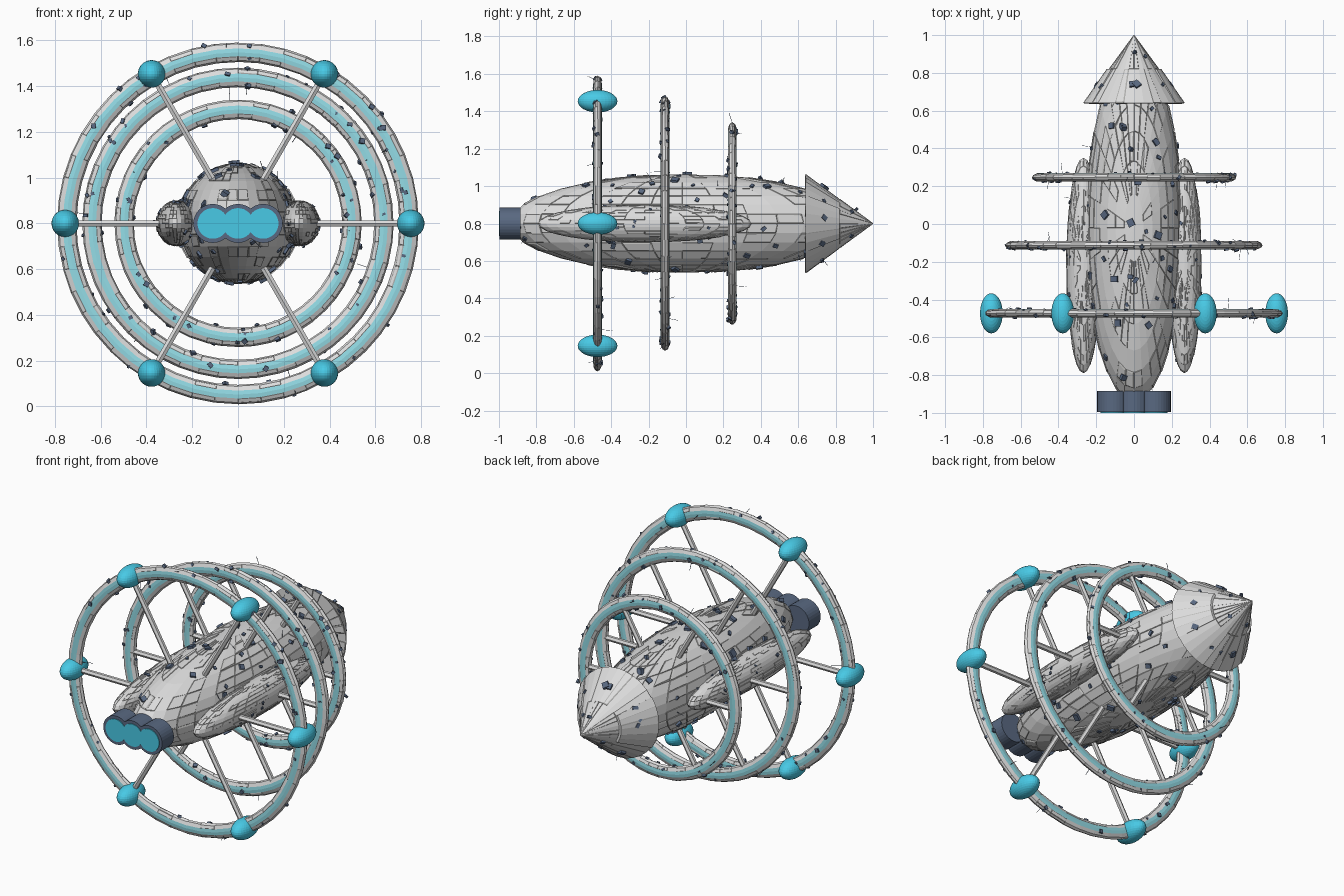
import bpy, bmesh, random
from math import pi, sin, cos, tau, radians
from mathutils import Matrix

random.seed(7)
MID = 0.8  # height of the long axis

if "Cube" in bpy.data.objects:
    bpy.data.objects.remove(bpy.data.objects["Cube"])


def material(name, rgb):
    m = bpy.data.materials.new(name)
    m.use_nodes = True
    m.diffuse_color = (*rgb, 1)
    bsdf = m.node_tree.nodes["Principled BSDF"]
    bsdf.inputs["Base Color"].default_value = (*rgb, 1)
    bsdf.inputs["Roughness"].default_value = 0.6
    return m


PLATE = material("plate grey", (0.72, 0.72, 0.72))
SEAM = material("seam grey", (0.52, 0.52, 0.51))
SLATE = material("slate blue", (0.1, 0.14, 0.22))
CYAN = material("bright cyan", (0.065, 0.59, 0.79))
PALE = material("pale cyan", (0.3, 0.73, 0.81))


def finish(name, bm, mats):
    me = bpy.data.meshes.new(name)
    bm.to_mesh(me)
    bm.free()
    ob = bpy.data.objects.new(name, me)
    bpy.context.collection.objects.link(ob)
    for m in mats:
        me.materials.append(m)


def ellipsoid(bm, centre, radii, u=32, v=16):
    # Stretched sphere with its poles at top and bottom
    mat = Matrix.Translation(centre) @ Matrix.Diagonal((*radii, 1))
    bmesh.ops.create_uvsphere(bm, u_segments=u, v_segments=v, radius=1, matrix=mat)


def lathe(bm, profile, segs, start=0.0, sweep=tau, colours=None):
    # Closed (radius, y) profile turned about the long axis
    full = sweep > tau - 0.01
    rows = []
    for i in range(segs if full else segs + 1):
        a = start + sweep * i / segs
        rows.append([bm.verts.new((r * cos(a), y, MID + r * sin(a))) for r, y in profile])
    n = len(profile)
    for i in range(segs):
        a, b = rows[i], rows[(i + 1) % len(rows)]
        for k in range(n):
            f = bm.faces.new((a[k], a[(k + 1) % n], b[(k + 1) % n], b[k]))
            f.material_index = colours[k] if colours else 0
    if not full:
        bm.faces.new(rows[0])
        bm.faces.new(rows[-1])
    bmesh.ops.remove_doubles(bm, verts=bm.verts, dist=1e-5)
    bmesh.ops.dissolve_degenerate(bm, edges=bm.edges, dist=1e-5)
    bmesh.ops.recalc_face_normals(bm, faces=bm.faces)


def add_panels(bm, chance, seam, lift, min_area):
    # Raised plating with darker borders on random faces, some doubled
    faces = [f for f in bm.faces if f.material_index == 0
             and f.calc_area() > min_area and random.random() < chance]
    rim = bmesh.ops.inset_individual(bm, faces=faces, thickness=seam, depth=lift)["faces"]
    inner = [f for f in faces if f.calc_area() > min_area * 2 and random.random() < 0.2]
    if inner:
        rim += bmesh.ops.inset_individual(bm, faces=inner, thickness=seam * 2, depth=lift)["faces"]
    for f in rim:
        f.material_index = 1


detail_bm = bmesh.new()
wire_bm = bmesh.new()


def scatter(bm, boxes, wires, size):
    # Small blocks and whisker aerials standing on a surface
    faces = list(bm.faces)
    picks = random.choices(faces, [f.calc_area() for f in faces], k=boxes + wires)
    for i, f in enumerate(picks):
        spot = Matrix.Translation(f.calc_center_median())
        turn = f.normal.to_track_quat('Z', 'Y').to_matrix().to_4x4()
        s = size * random.uniform(0.6, 1.3)
        if i < boxes:
            slide = Matrix.Translation((random.uniform(-s, s) / 2, random.uniform(-s, s) / 2, 0))
            spin = Matrix.Rotation(random.uniform(0, pi), 4, 'Z')
            shape = Matrix.Diagonal((s, s * random.uniform(0.6, 1), s * 0.7, 1))
            bmesh.ops.create_cube(detail_bm, size=1, matrix=spot @ turn @ slide @ spin @ shape)
        else:
            length = random.uniform(0.03, 0.06)
            shape = Matrix.Translation((0, 0, length / 2)) @ Matrix.Diagonal((0.002, 0.002, length, 1))
            bmesh.ops.create_cube(wire_bm, size=1, matrix=spot @ turn @ shape)


# Main hull
bm = bmesh.new()
ellipsoid(bm, (0, -0.02, MID), (0.255, 0.92, 0.263))
add_panels(bm, 0.45, 0.0035, 0.003, 0.001)
scatter(bm, 85, 8, 0.031)
finish("main_hull", bm, [PLATE, SEAM])

# Side pods
for side, word in ((1, "left"), (-1, "right")):
    bm = bmesh.new()
    ellipsoid(bm, (side * 0.267, -0.22, MID), (0.09, 0.57, 0.1))
    add_panels(bm, 0.45, 0.002, 0.002, 0.0005)
    scatter(bm, 20, 2, 0.019)
    finish(word + "_side_pod", bm, [PLATE, SEAM])

# Tail cone and the raised plates on its flanks
bm = bmesh.new()
lathe(bm, [(0, 1.0), (0.132, 0.82), (0.265, 0.64), (0, 0.64)], 32)
add_panels(bm, 0.5, 0.003, 0.002, 0.0012)
scatter(bm, 24, 2, 0.031)
finish("tail_cone", bm, [PLATE, SEAM])
for side, word in ((0, "left"), (pi, "right")):
    bm = bmesh.new()
    lathe(bm, [(0.12, 0.82), (0.145, 0.82), (0.27, 0.64), (0.25, 0.64)], 6, side - 0.6, 1.2)
    add_panels(bm, 0.5, 0.003, 0.0, 0.0012)
    finish(word + "_cone_plate", bm, [PLATE, SEAM])

# Three habitat rings with glowing strips front and back, each with six spokes
RINGS = {"front": (-0.473, 0.748), "middle": (-0.112, 0.638), "rear": (0.247, 0.498)}
HALF_W, HALF_D = 0.042, 0.023
ANGLES = [radians(d + turn) for turn in (0, 180) for d in (0, 33, 66, 90, 114, 147)]
BANDS = [0, 0, 2, 2, 0, 0] * 2
for word, (y, radius) in RINGS.items():
    bm = bmesh.new()
    section = [(radius + HALF_W * cos(a), y + HALF_D * sin(a)) for a in ANGLES]
    lathe(bm, section, 48, colours=BANDS)
    add_panels(bm, 0.4, 0.002, 0.0015, 0.0006)
    scatter(bm, 55, 7, 0.018)
    finish(word + "_ring", bm, [PLATE, SEAM, PALE])

    bm = bmesh.new()
    inner = 0.2
    for i in range(6):
        middle = (inner + radius) / 2
        place = (Matrix.Translation((0, y, MID)) @ Matrix.Rotation(tau * i / 6, 4, 'Y')
                 @ Matrix.Translation((middle, 0, 0)) @ Matrix.Rotation(pi / 2, 4, 'Y'))
        bmesh.ops.create_cone(bm, cap_ends=True, segments=6, radius1=0.016, radius2=0.016,
                              depth=radius - inner, matrix=place)
    finish(word + "_ring_spokes", bm, [PLATE])

# Stretched globes where the front spokes meet the front ring
bm = bmesh.new()
for i in range(6):
    a = tau * i / 6
    ellipsoid(bm, (0.755 * cos(a), -0.473, MID + 0.755 * sin(a)), (0.06, 0.106, 0.06))
finish("ring_globes", bm, [CYAN])

# Row of three engines with glowing faces
for x, word in ((0.11, "left"), (0, "centre"), (-0.11, "right")):
    for part, rad, y0, y1, mat in (("engine", 0.085, -0.996, -0.885, SLATE),
                                   ("engine_glow", 0.067, -1.0, -0.992, CYAN)):
        bm = bmesh.new()
        place = Matrix.Translation((x, (y0 + y1) / 2, MID)) @ Matrix.Rotation(pi / 2, 4, 'X')
        bmesh.ops.create_cone(bm, cap_ends=True, segments=32, radius1=rad, radius2=rad,
                              depth=y1 - y0, matrix=place)
        finish(word + "_" + part, bm, [mat])

# Scattered surface fittings
finish("surface_blocks", detail_bm, [SLATE])
finish("whisker_aerials", wire_bm, [SLATE])
